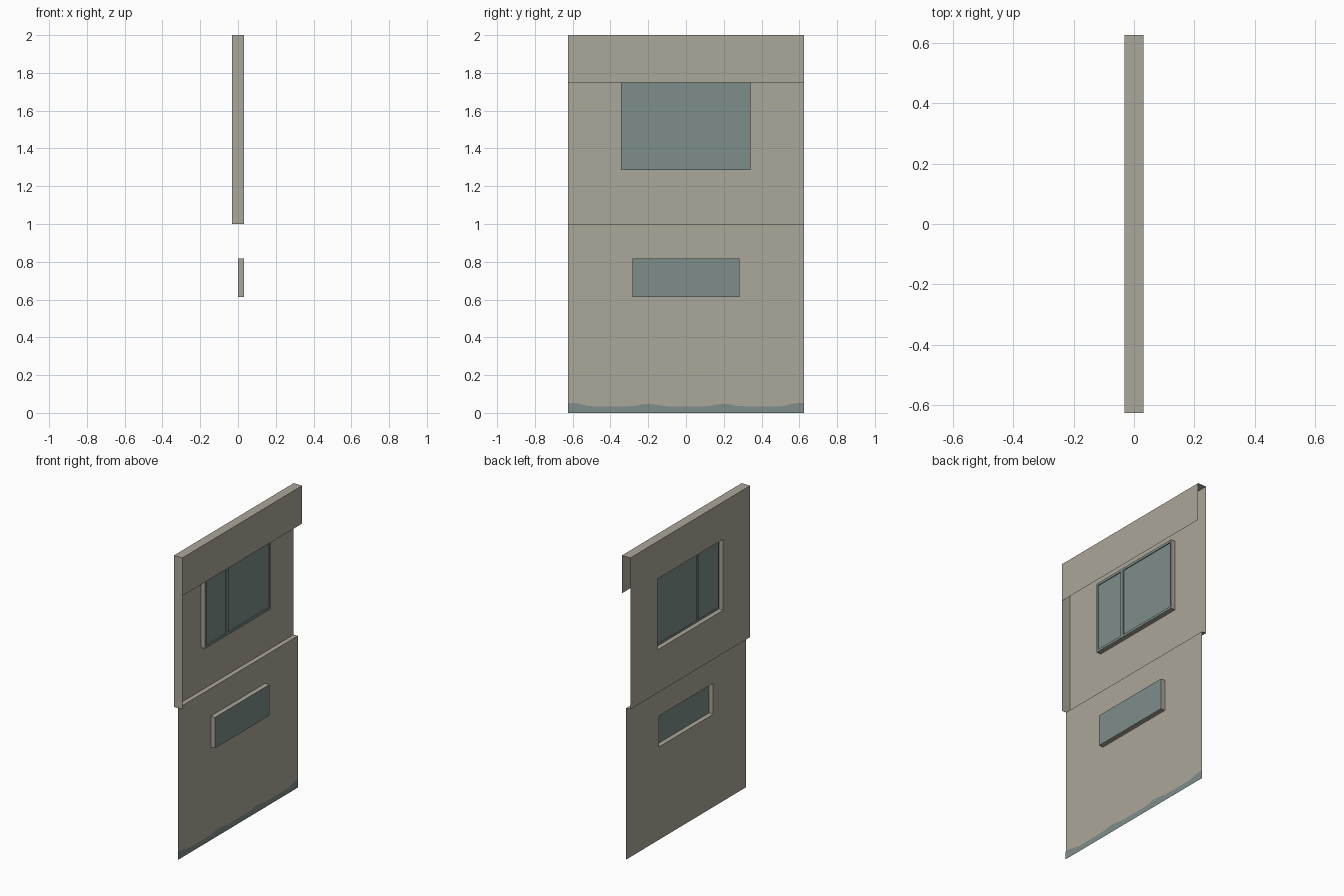
import bpy, math

if "Cube" in bpy.data.objects:
    bpy.data.objects.remove(bpy.data.objects["Cube"])

H = 0.031    # half depth of the upper storey
W = 0.625    # half width of the panel


def material(name, rgb):
    m = bpy.data.materials.new(name)
    m.diffuse_color = (*rgb, 1)
    m.use_nodes = True
    m.node_tree.nodes["Principled BSDF"].inputs["Base Color"].default_value = m.diffuse_color
    return m


WALL = material("taupe_wall", (0.41, 0.385, 0.32))
GLASS = material("teal_glass", (0.205, 0.27, 0.255))


def mesh(name, verts, faces, mat):
    me = bpy.data.meshes.new(name)
    me.from_pydata(verts, [], faces)
    me.materials.append(mat)
    ob = bpy.data.objects.new(name, me)
    bpy.context.collection.objects.link(ob)
    return ob


def sheet(name, x, rect, mat, hole=None, flip=False):
    """Upright sheet at x; rect and hole are (y0, y1, z0, z1)."""
    y0, y1, z0, z1 = rect
    if hole:
        a, b, c, d = hole
        out = [(x, y0, z0), (x, y1, z0), (x, y1, z1), (x, y0, z1)]
        inn = [(x, a, c), (x, b, c), (x, b, d), (x, a, d)]
        verts = out + inn
        faces = [(i, (i + 1) % 4, 4 + (i + 1) % 4, 4 + i) for i in range(4)]
    else:
        verts = [(x, y0, z0), (x, y1, z0), (x, y1, z1), (x, y0, z1)]
        faces = [(0, 1, 2, 3)]
    if flip:
        faces = [f[::-1] for f in faces]
    return mesh(name, verts, faces, mat)


def reveal(name, xa, xb, rect, mat):
    """Four sides joining the same rectangle at two depths."""
    y0, y1, z0, z1 = rect
    verts = [(x, y, z) for x in (xa, xb)
             for y, z in ((y0, z0), (y1, z0), (y1, z1), (y0, z1))]
    faces = [(i, 4 + i, 4 + (i + 1) % 4, (i + 1) % 4) for i in range(4)]
    return mesh(name, verts, faces, mat)


# Lower wall with its shallow window box
low = (-0.284, 0.284, 0.613, 0.817)
sheet("lower_wall", 0, (-W, W, 0, 1), WALL, low, True)
reveal("lower_window_reveal", 0, H, low, WALL)
sheet("lower_window_glass", H, low, GLASS)

# Upper wall, set forward of the lower wall
up = (-0.343, 0.341, 1.285, 1.753)
sheet("upper_wall", -H, (-W, W, 1, 2), WALL, up, True)
reveal("upper_window_reveal", -H, 0, up, WALL)

# Upper window: frame ring, then two recessed panes with a mullion between
M = -0.112
for side, (a, b) in {"left": (up[0], M), "right": (M, up[1])}.items():
    pane = (a + 0.012, b - 0.012, up[2] + 0.016, up[3] - 0.016)
    sheet(side + "_window_frame", 0, (a, b, up[2], up[3]), GLASS, pane)
    reveal(side + "_pane_edge", 0, -0.005, pane, GLASS)
    sheet(side + "_pane", -0.005, pane, GLASS)

# Rear band, roof cap, end return and the ledge under the upper wall
sheet("rear_band", H, (-W, W, 1.75, 2), WALL)
mesh("top_cap", [(-H, -W, 2), (H, -W, 2), (H, W, 2), (-H, W, 2)],
     [(0, 1, 2, 3)], WALL)
mesh("end_return", [(-H, -W, 1), (H, -W, 1), (H, -W, 2), (-H, -W, 2)],
     [(0, 1, 2, 3)], WALL)
mesh("ledge", [(-H, -W, 1), (0, -W, 1), (0, W, 1), (-H, W, 1)],
     [(3, 2, 1, 0)], WALL)

# Wavy strip along the foot of the lower wall
N = 48
verts, faces = [], []
for i in range(N + 1):
    y = -W + 2 * W * i / N
    wave = max(0, math.cos((y + 0.2) * 2 * math.pi / 0.4)) ** 2
    z = 0.035 + (0.018 if abs(y) > 0.4 else 0.013) * wave
    verts += [(0.002, y, 0), (0.002, y, z)]
    if i:
        k = 2 * i
        faces.append((k - 2, k, k + 1, k - 1))
mesh("wavy_base_strip", verts, faces, GLASS)
